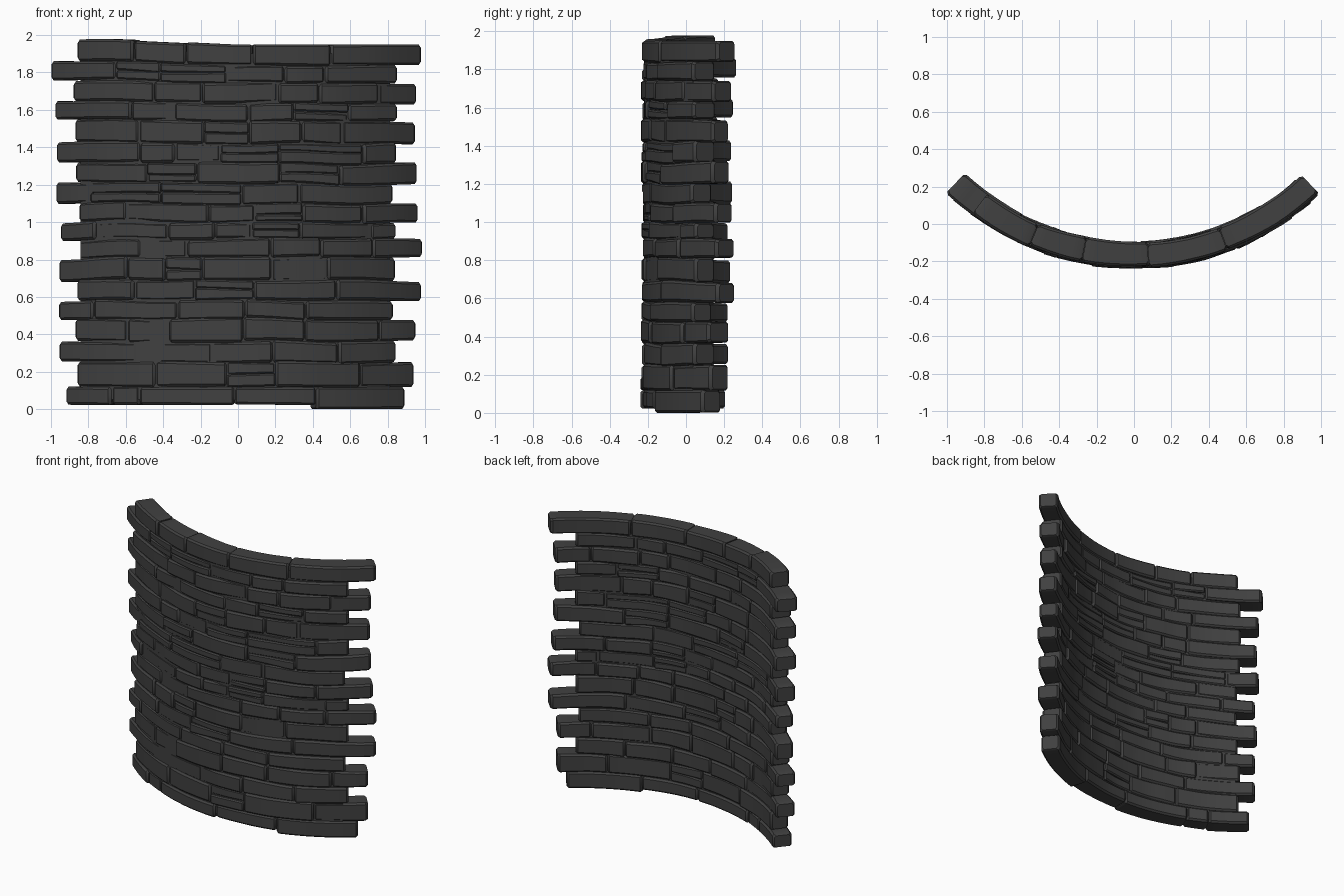
import bpy, bmesh, math, random
from mathutils import Vector, noise

random.seed(7)
cube = bpy.data.objects.get("Cube")
if cube:
    bpy.data.objects.remove(cube, do_unlink=True)

CENTRE_Y = 1.207          # centre of the wall's arc
R_IN, R_OUT = 1.307, 1.438

stone = bpy.data.materials.new("dark grey stone")
stone.use_nodes = True
COLOUR = (0.052, 0.052, 0.052, 1)
stone.diffuse_color = COLOUR
stone.node_tree.nodes["Principled BSDF"].inputs["Base Color"].default_value = COLOUR


def bend(x, r, z):
    """Wrap a point of the flat wall round the arc, with sagging courses."""
    a = math.asin(max(-1, min(1, x / R_OUT)))
    sag = 0.032 * (z / 2) ** 4 * max(0, min(1, (x + 0.7) / 0.7))
    wave = 0.018 * noise.noise(Vector((x * 2.5, z * 3, 0))) * math.sin(math.pi * z / 2)
    return (r * math.sin(a), CENTRE_Y - r * math.cos(a), z - sag + wave)


def add_stone(bm, x0, x1, z0, z1, worn=0.012, rough=0.006):
    """A curved block with chamfered edges, rounded ends and uneven faces."""
    jit = lambda s: random.uniform(-s, s)
    front = [R_OUT + jit(rough * 2), R_OUT + jit(rough * 2)]
    back = [R_IN + jit(rough * 1.5), R_IN + jit(rough * 1.5)]
    low, high = [jit(rough), jit(rough)], [jit(rough), jit(rough)]
    seed = random.uniform(0, 50)
    e = min(worn, (x1 - x0) / 4)
    n = max(2, math.ceil((x1 - x0) / 0.06))
    stops = [(x0, worn)]
    stops += [(x0 + e + (x1 - x0 - 2 * e) * i / n, 0) for i in range(n + 1)]
    stops += [(x1, worn)]
    rings = []
    for x, shrink in stops:
        t = (x - x0) / (x1 - x0)
        mix = lambda p: p[0] + (p[1] - p[0]) * t
        bump = rough * noise.noise(Vector((x * 7, z0 * 7, seed)))
        ro, ri = mix(front) + bump - shrink, mix(back) - bump + shrink
        zb = max(z0 + mix(low), 0) + shrink * 0.6
        zt = z1 + mix(high) - shrink * 0.6
        c = worn
        section = [(ro - c, zb), (ro, zb + c), (ro, (zb + zt) / 2), (ro, zt - c),
                   (ro - c, zt), (ri + c, zt), (ri, zt - c), (ri, zb + c), (ri + c, zb)]
        rings.append([bm.verts.new(bend(x, r, z)) for r, z in section])
    count = len(rings[0])
    for a, b in zip(rings, rings[1:]):
        for i in range(count):
            j = (i + 1) % count
            bm.faces.new((a[i], a[j], b[j], b[i]))
    bm.faces.new(rings[0][::-1])
    bm.faces.new(rings[-1])


def finish(bm, name):
    bmesh.ops.recalc_face_normals(bm, faces=bm.faces)
    mesh = bpy.data.meshes.new(name)
    bm.to_mesh(mesh)
    bm.free()
    mesh.materials.append(stone)
    obj = bpy.data.objects.new(name, mesh)
    bpy.context.collection.objects.link(obj)
    return obj


def random_seams(x0, x1):
    """Joint positions along a course, stones of mixed length."""
    seams = [x0]
    while x1 - seams[-1] > 0.5:
        seams.append(seams[-1] + random.uniform(0.18, 0.46))
    return seams + [x1]


# Course heights and the alternating toothed ends
levels = [0.025, 0.12, 0.25, 0.36, 0.48, 0.58, 0.69, 0.81, 0.91, 1.0,
          1.1, 1.21, 1.32, 1.43, 1.55, 1.65, 1.76, 1.86, 1.978]
left_teeth = [0.93, 0.96, 0.96, 0.97, 0.96, 0.98, 0.97, 0.98, 1.0]
right_teeth = [0.95, 0.95, 0.99, 0.99, 0.975, 0.965, 0.96, 0.965, 0.99]
LEFT_STEP, RIGHT_STEP = -0.87, 0.84
parts = []

for row in range(18):
    z0, z1 = levels[row], levels[row + 1]
    even = row % 2 == 0
    x0 = -left_teeth[row // 2] if even else LEFT_STEP + random.uniform(-0.015, 0.015)
    x1 = RIGHT_STEP + random.uniform(-0.01, 0.025) if even else right_teeth[row // 2]
    bm = bmesh.new()
    if row == 0:
        seams = [x0, -0.68, -0.53, -0.02, 0.42, 0.9]
    elif row == 17:
        seams = [x0, -0.56, -0.28, 0.08, 0.5, x1]
    else:
        seams = random_seams(x0, x1)
    for i, (a, b) in enumerate(zip(seams, seams[1:])):
        a, b = a + 0.001, b - 0.001
        inner = 0 < row < 17 and 0 < i < len(seams) - 2
        if row == 0 and b > 0.8:
            add_stone(bm, a, b, 0.0, z1, rough=0.003)       # lowest footing stone
        elif inner and random.random() < 0.22:
            zm = z0 + (z1 - z0) * random.uniform(0.4, 0.6)  # two thin slips
            add_stone(bm, a, b, z0, zm, 0.008)
            add_stone(bm, a, b, zm, z1, 0.008)
        else:
            add_stone(bm, a, b, z0, z1, rough=0.004 if row in (0, 17) else 0.006)
    parts.append(finish(bm, f"stone_course_{row + 1:02d}"))

# Mortar core filling the joints between the stones
bm = bmesh.new()
steps = 40
rings = []
for i in range(steps + 1):
    x = LEFT_STEP + 0.02 + (RIGHT_STEP - LEFT_STEP - 0.04) * i / steps
    rings.append([bm.verts.new(bend(x, r, z)) for r, z in
                  ((R_IN + 0.012, 0.05), (R_OUT - 0.012, 0.05),
                   (R_OUT - 0.012, 1.93), (R_IN + 0.012, 1.93))])
for a, b in zip(rings, rings[1:]):
    for i in range(4):
        j = (i + 1) % 4
        bm.faces.new((a[i], a[j], b[j], b[i]))
bm.faces.new(rings[0][::-1])
bm.faces.new(rings[-1])
parts.append(finish(bm, "mortar_core"))

# Smooth shading with sharp edges kept
bpy.ops.object.select_all(action="DESELECT")
for obj in parts:
    obj.select_set(True)
bpy.context.view_layer.objects.active = parts[0]
bpy.ops.object.shade_smooth_by_angle(angle=math.radians(35))
